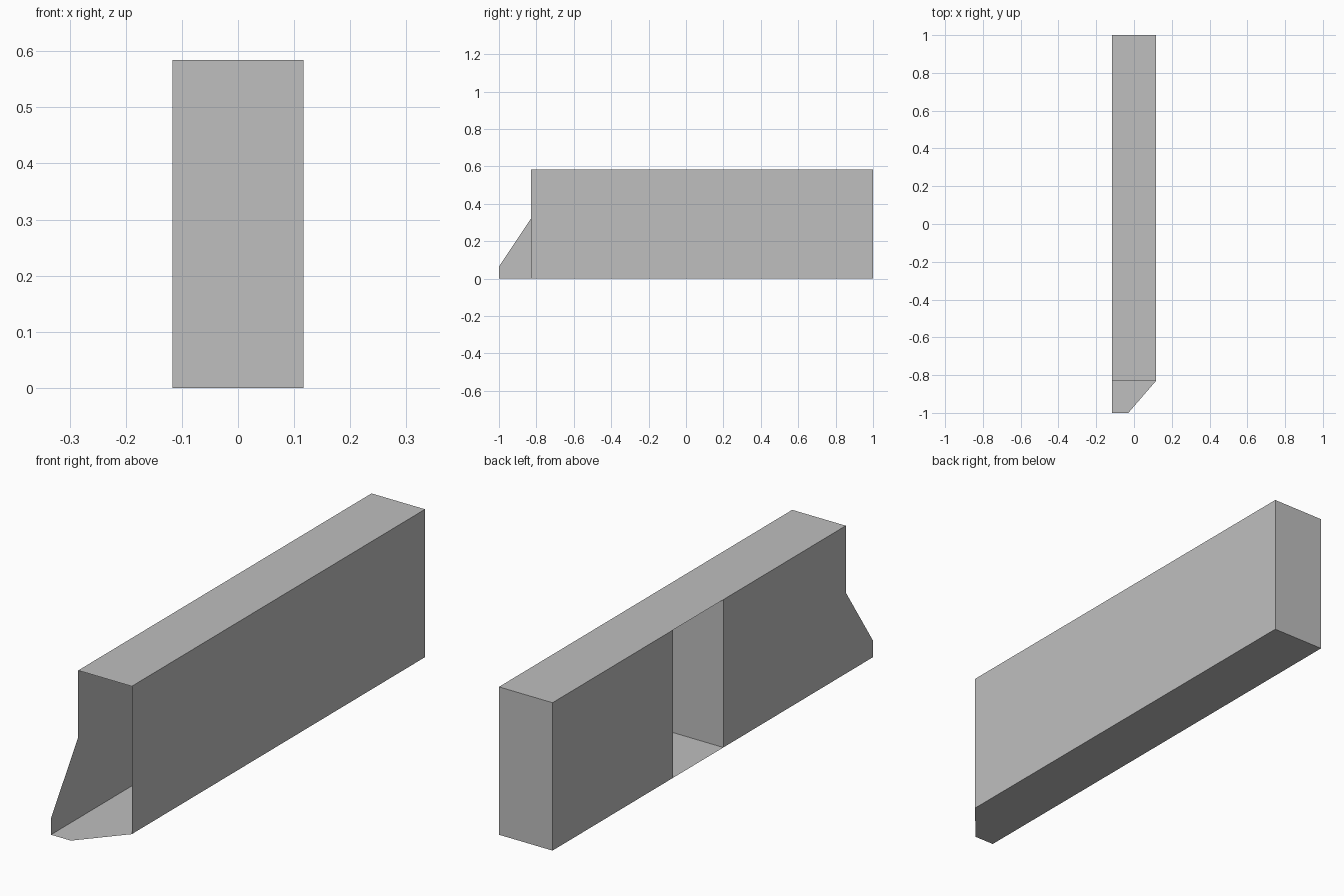
import bpy

cube = bpy.data.objects.get("Cube")
if cube:
    bpy.data.objects.remove(cube, do_unlink=True)

# Overall sizes
X = 0.117            # half width
H = 0.584            # height
FRONT, MOUTH, BACK = -1.0, -0.83, 1.0
DOOR_FRONT, DOOR_BACK = -0.066, 0.248

grey = bpy.data.materials.new("plain grey")
colour = (0.52, 0.52, 0.52, 1.0)
grey.diffuse_color = colour
grey.use_nodes = True
grey.node_tree.nodes["Principled BSDF"].inputs["Base Color"].default_value = colour


def panel(name, axis, offset, outline):
    """Thin sheet: a 2D outline placed at an offset along one axis."""
    verts = []
    for a, b in outline:
        point = [a, b]
        point.insert("xyz".index(axis), offset)
        verts.append(point)
    mesh = bpy.data.meshes.new(name)
    mesh.from_pydata(verts, [], [list(range(len(verts)))])
    mesh.materials.append(grey)
    obj = bpy.data.objects.new(name, mesh)
    bpy.context.collection.objects.link(obj)
    return obj


def rect(a0, a1, b0, b1):
    return [(a0, b0), (a1, b0), (a1, b1), (a0, b1)]


# Floor with one clipped front corner (wound to face down)
panel("floor", "z", 0, [(-X, FRONT), (-X, BACK), (X, BACK), (X, MOUTH), (-0.03, FRONT)])

# Ceiling stops at the open mouth
panel("ceiling", "z", H, rect(-X, X, MOUTH, BACK))

# Long unbroken wall
panel("left_wall", "x", X, rect(MOUTH, BACK, 0, H))

# Opposite wall, in two pieces around the full-height doorway
panel("right_wall_front", "x", -X,
      [(FRONT, 0), (FRONT, 0.065), (MOUTH, 0.32), (MOUTH, H), (DOOR_FRONT, H), (DOOR_FRONT, 0)])
panel("right_wall_rear", "x", -X, rect(DOOR_BACK, BACK, 0, H)[::-1])

# Closed rear end and the cross wall beside the doorway
for name, y in (("back_wall", BACK), ("cross_wall", DOOR_FRONT)):
    panel(name, "y", y, rect(-X, X, 0, H)[::-1])
